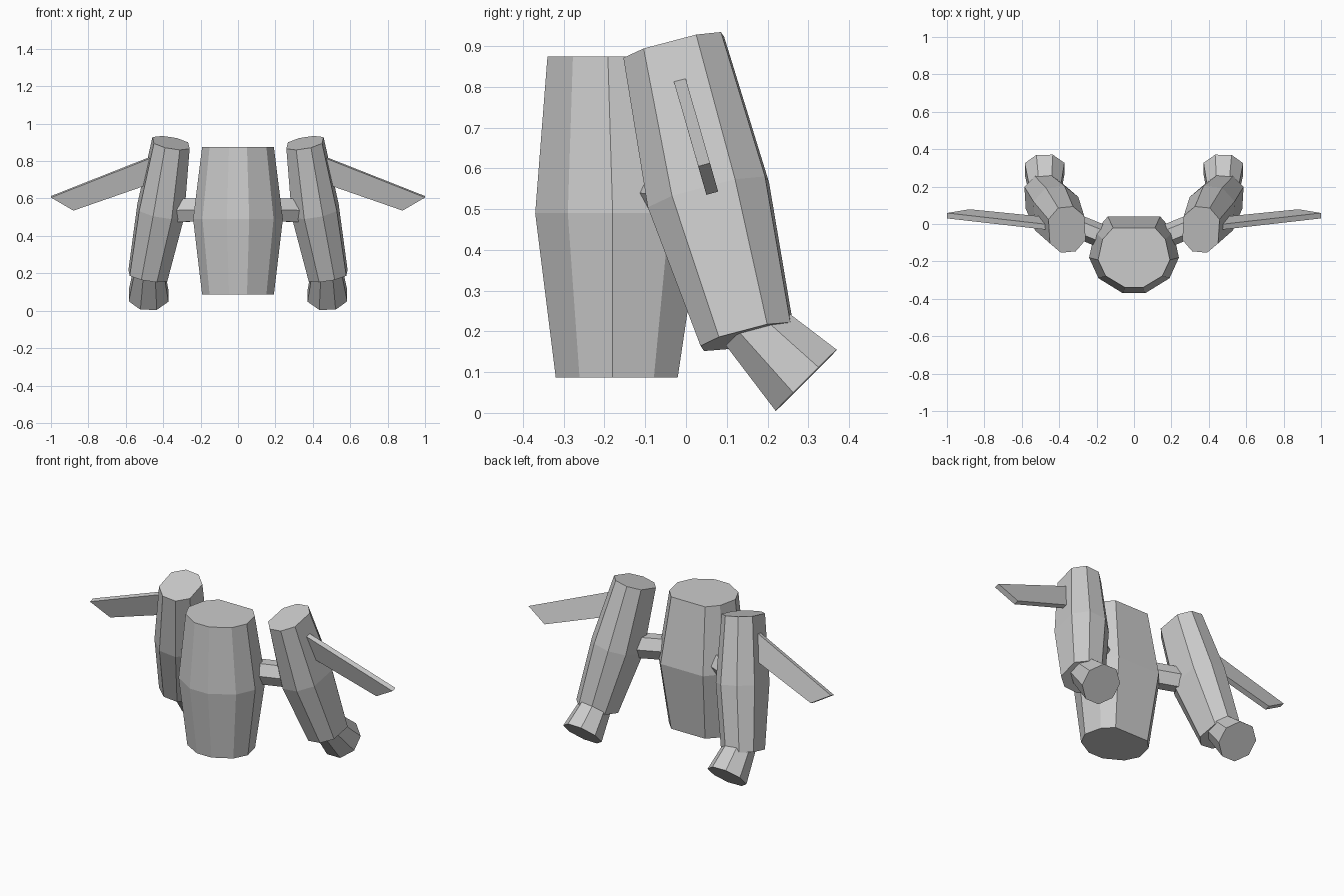
import bpy
from mathutils import Vector as V

if "Cube" in bpy.data.objects:
    bpy.data.objects.remove(bpy.data.objects["Cube"])


def make(name, verts, faces):
    me = bpy.data.meshes.new(name)
    me.from_pydata([tuple(v) for v in verts], [], faces)
    ob = bpy.data.objects.new(name, me)
    bpy.context.collection.objects.link(ob)
    return ob


def loft(name, rings):
    """Capped skin through equally sized rings."""
    n = len(rings[0])
    faces = [tuple(reversed(range(n))), tuple(range((len(rings) - 1) * n, len(rings) * n))]
    for r in range(len(rings) - 1):
        a, b = r * n, (r + 1) * n
        faces += [(a + i, a + (i + 1) % n, b + (i + 1) % n, b + i) for i in range(n)]
    return make(name, [p for ring in rings for p in ring], faces)


def tube(name, centres, radii, profile, side_hint):
    """Loft with sections square to the line from first to last centre."""
    n = (V(centres[-1]) - V(centres[0])).normalized()
    hint = V(side_hint)
    v = (hint - n * hint.dot(n)).normalized()
    u = v.cross(n)
    rings = [[V(c) + u * (x * ru) + v * (y * rv) for x, y in profile]
             for c, (ru, rv) in zip(centres, radii)]
    return loft(name, rings)


def mirrored(ob):
    copy = ob.copy()
    copy.data = ob.data.copy()
    copy.name = ob.name.replace("right", "left")
    for v in copy.data.vertices:
        v.co.x *= -1
    copy.data.flip_normals()
    bpy.context.collection.objects.link(copy)


# Barrel body, flat at the back
half = [(.06, -.37), (.19, -.29), (.24, -.18), (.21, -.04), (.14, .04)]
outline = half + [(-x, y) for x, y in reversed(half)]
levels = [(.087, .8, .73, -.17), (.49, 1, 1, -.165), (.875, .8, .78, -.18)]
loft("body", [[V((x * sx, cy + (y + .165) * sy, z)) for x, y in outline]
              for z, sx, sy, cy in levels])

k = .414
octagon = [(k, -1), (1, -k), (1, k), (k, 1), (-k, 1), (-1, k), (-1, -k), (-k, -1)]
hexagon = [(.5, -1), (1, 0), (.5, 1), (-.5, 1), (-1, 0), (-.5, -1)]

# Tilted side pod
pod_profile = [(x, y * 1.3 if abs(y) < 1 else y) for x, y in octagon]
mirrored(tube("right_pod",
              [(.482, .15, .187), (.413, .055, .535), (.358, -.03, .897)],
              [(.102, .114), (.122, .149), (.097, .124)], pod_profile, (.1, 1, 0)))

# Flared nozzle angled backwards
mirrored(tube("right_nozzle", [(.478, .295, .08), (.475, .154, .221)],
              [(.106, .106), (.079, .079)], octagon, (0, 1, 1)))

# Strut joining pod to body
mirrored(tube("right_strut", [(.16, -.07, .54), (.38, .02, .535)],
              [(.062, .062), (.062, .062)], hexagon, (0, 0, 1)))

# Thin swept wing
front = [V((.42, -.036, .834)), V((1, .03, .605)), V((.88, .05, .535)), V((.44, .006, .688))]
mirrored(loft("right_wing", [front, [p + V((0, .029, .008)) for p in front]]))

# Consistent outward normals
import bmesh
for ob in bpy.data.objects:
    bm = bmesh.new()
    bm.from_mesh(ob.data)
    bmesh.ops.recalc_face_normals(bm, faces=bm.faces)
    bm.to_mesh(ob.data)
    bm.free()
